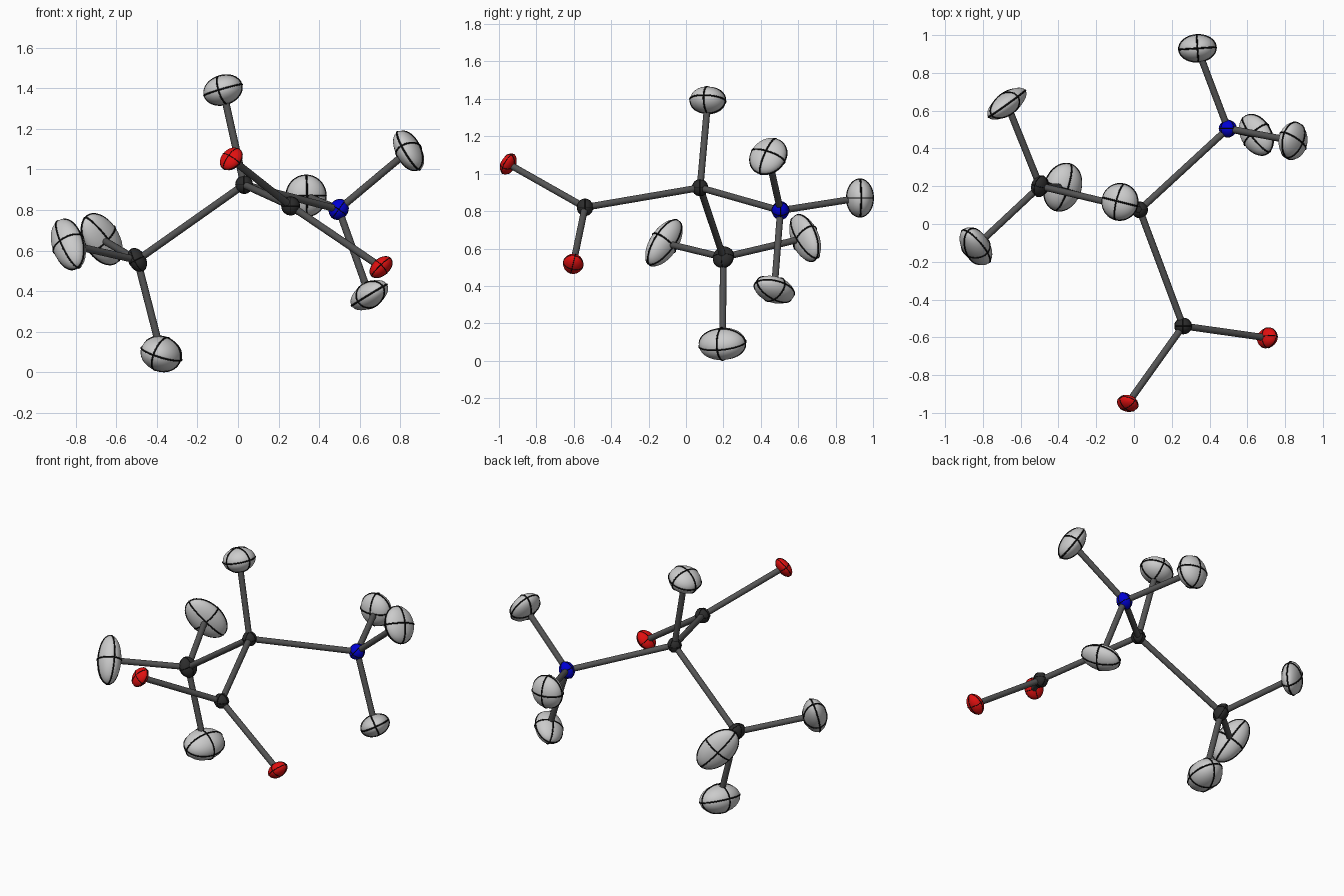
import bpy
from math import sin, cos, pi, atan2, sqrt
from mathutils import Matrix, Vector

if "Cube" in bpy.data.objects:
    bpy.data.objects.remove(bpy.data.objects["Cube"])


def material(name, rgb):
    m = bpy.data.materials.new(name)
    m.diffuse_color = (*rgb, 1)
    m.use_nodes = True
    m.node_tree.nodes["Principled BSDF"].inputs["Base Color"].default_value = m.diffuse_color
    return m


BLACK = material("ring_black", (0.005, 0.005, 0.005))
CARBON = material("carbon_dark", (0.025, 0.025, 0.025))
NITRO = material("nitrogen_blue", (0.0, 0.0, 0.65))
OXY = material("oxygen_red", (0.75, 0.005, 0.005))
BOND = material("bond_grey", (0.09, 0.09, 0.09))

# name: centre, half extents along x y z, cross terms xy xz yz (x 0.001), material
ATOMS = {
    "alpha_carbon": ((.03, .075, .925), (.042, .042, .044), (0, 0, 0), CARBON),
    "methyl_carbon": ((-.497, .20, .553), (.048, .056, .058), (.3, -.8, .2), CARBON),
    "acid_carbon": ((.26, -.54, .82), (.045, .042, .045), (0, 0, 0), CARBON),
    "nitrogen": ((.497, .505, .803), (.048, .046, .050), (0, .3, 0), NITRO),
    "oxygen_upper": ((-.033, -.95, 1.052), (.056, .045, .056), (-.3, .8, .9), OXY),
    "oxygen_lower": ((.706, -.603, .518), (.055, .054, .054), (.3, 1.2, 0), OXY),
    "alpha_hydrogen": ((-.074, .117, 1.392), (.096, .096, .074), (0, 1.2, -.3), None),
    "amine_hydrogen_a": ((.842, .44, 1.092), (.077, .099, .099), (.5, -3.5, 1.5), None),
    "amine_hydrogen_b": ((.648, .472, .38), (.093, .107, .075), (-3, 3, -2), None),
    "amine_hydrogen_c": ((.336, .93, .87), (.098, .071, .101), (.3, 0, 0), None),
    "methyl_hydrogen_a": ((-.378, .195, .09), (.103, .126, .087), (2, -.8, .7), None),
    "methyl_hydrogen_b": ((-.837, -.118, .63), (.087, .100, .125), (-3.5, -3, 6.5), None),
    "methyl_hydrogen_c": ((-.673, .637, .656), (.104, .085, .125), (5.5, -5, -4), None),
}

BONDS = [
    ("alpha_carbon", "methyl_carbon"), ("alpha_carbon", "acid_carbon"),
    ("alpha_carbon", "nitrogen"), ("alpha_carbon", "alpha_hydrogen"),
    ("acid_carbon", "oxygen_upper"), ("acid_carbon", "oxygen_lower"),
    ("nitrogen", "amine_hydrogen_a"), ("nitrogen", "amine_hydrogen_b"),
    ("nitrogen", "amine_hydrogen_c"), ("methyl_carbon", "methyl_hydrogen_a"),
    ("methyl_carbon", "methyl_hydrogen_b"), ("methyl_carbon", "methyl_hydrogen_c"),
]


def principal_axes(ext, cross):
    """Ellipsoid axes (rotation, semi-axis lengths) by Jacobi rotations."""
    xy, xz, yz = (c * .001 for c in cross)
    a = Matrix(((ext[0] ** 2, xy, xz), (xy, ext[1] ** 2, yz), (xz, yz, ext[2] ** 2)))
    v = Matrix.Identity(3)
    for _ in range(10):
        for p, q in ((0, 1), (0, 2), (1, 2)):
            if abs(a[p][q]) < 1e-9:
                continue
            t = .5 * atan2(2 * a[p][q], a[q][q] - a[p][p])
            j = Matrix.Identity(3)
            j[p][p] = j[q][q] = cos(t)
            j[p][q], j[q][p] = sin(t), -sin(t)
            a = j.transposed() @ a @ j
            v = v @ j
    return v, [sqrt(max(a[i][i], 4e-4)) for i in range(3)]


def rings(name, centre, rot, size, depth):
    """Three thin hoops around the principal planes of an ellipsoid."""
    cu = bpy.data.curves.new(name, 'CURVE')
    cu.dimensions = '3D'
    cu.bevel_depth = depth
    cu.bevel_resolution = 1
    n = 40
    for i, k in ((0, 1), (0, 2), (1, 2)):
        sp = cu.splines.new('POLY')
        sp.points.add(n - 1)
        sp.use_cyclic_u = True
        for s in range(n):
            p = Vector((0, 0, 0))
            p[i] = size[i] * cos(2 * pi * s / n)
            p[k] = size[k] * sin(2 * pi * s / n)
            sp.points[s].co = (*(rot @ p), 1)
    cu.materials.append(BLACK)
    ob = bpy.data.objects.new(name, cu)
    ob.location = centre
    bpy.context.collection.objects.link(ob)
    bpy.ops.object.select_all(action='DESELECT')
    ob.select_set(True)
    bpy.context.view_layer.objects.active = ob
    bpy.ops.object.convert(target='MESH')


# Atoms: tilted ellipsoids with their hoops
for name, (centre, ext, cross, mat) in ATOMS.items():
    rot, size = principal_axes(ext, cross)
    bpy.ops.mesh.primitive_uv_sphere_add(segments=32, ring_count=16, radius=1)
    ob = bpy.context.object
    ob.name = name
    ob.data.transform(rot.to_4x4() @ Matrix.Diagonal((*size, 1)))
    ob.location = centre
    bpy.ops.object.shade_smooth()
    if mat:
        ob.data.materials.append(mat)
    rings(name + "_rings", centre, rot, size, .0045 if mat is None else .002)

# Bonds: straight rods between atom centres
for a, b in BONDS:
    p, q = Vector(ATOMS[a][0]), Vector(ATOMS[b][0])
    bpy.ops.mesh.primitive_cylinder_add(vertices=16, radius=.018, depth=(q - p).length,
                                        location=(p + q) / 2)
    ob = bpy.context.object
    ob.name = "bond_" + a + "_to_" + b
    ob.rotation_euler = (q - p).to_track_quat('Z', 'Y').to_euler()
    ob.data.materials.append(BOND)
    bpy.ops.object.shade_smooth_by_angle()
